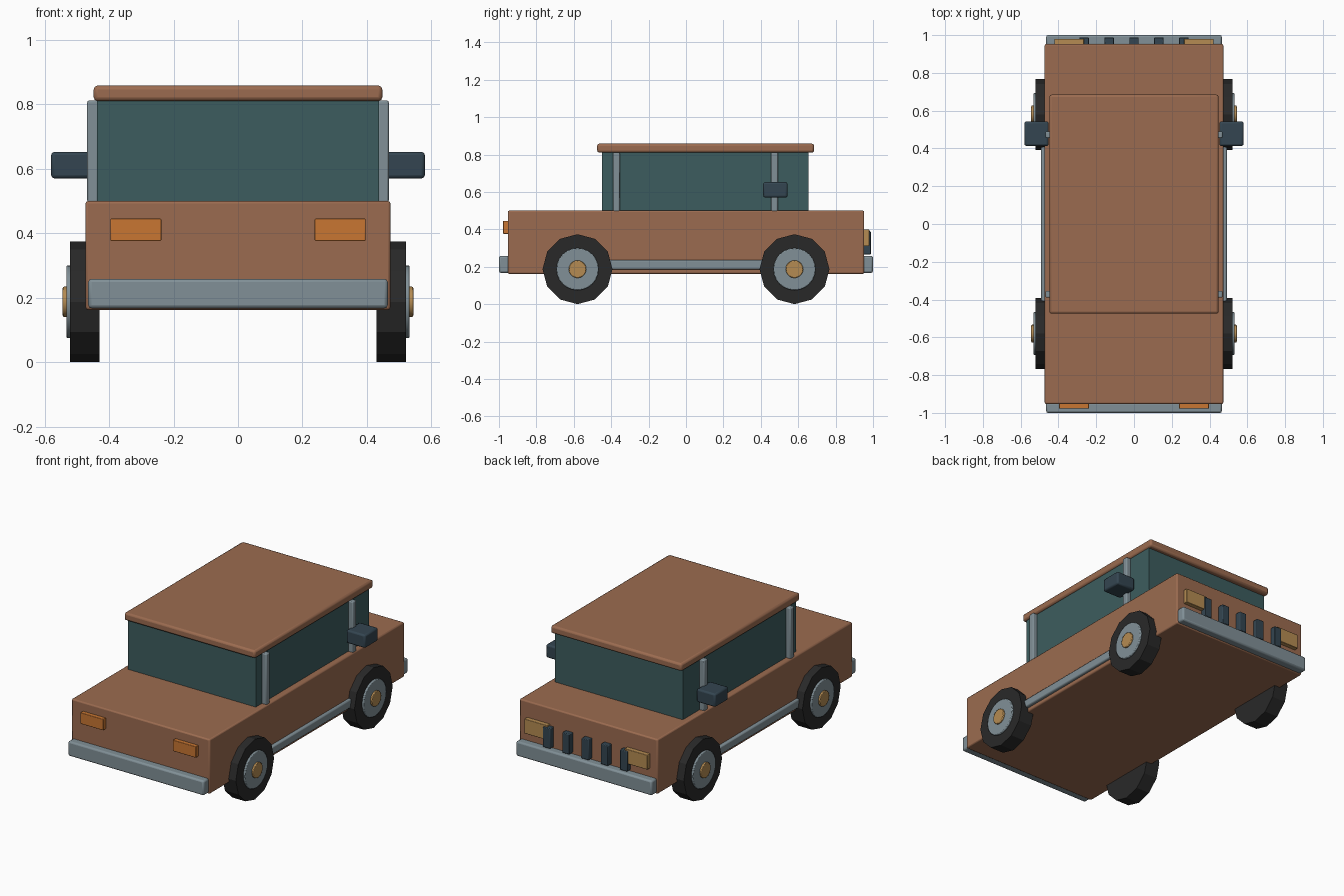
import bpy
import math

cube = bpy.data.objects.get("Cube")
if cube:
    bpy.data.objects.remove(cube, do_unlink=True)


def material(name, r, g, b):
    mat = bpy.data.materials.new(name)
    mat.use_nodes = True
    mat.diffuse_color = (r, g, b, 1)
    bsdf = next(n for n in mat.node_tree.nodes if n.type == 'BSDF_PRINCIPLED')
    bsdf.inputs["Base Color"].default_value = (r, g, b, 1)
    return mat


paint = material("brown paint", 0.33, 0.148, 0.08)
glass = material("teal glass", 0.046, 0.108, 0.113)
metal = material("grey metal", 0.22, 0.28, 0.31)
rubber = material("black rubber", 0.022, 0.022, 0.022)
slate = material("dark slate", 0.034, 0.06, 0.082)
orange = material("orange lamp", 0.58, 0.18, 0.032)
gold = material("gold", 0.46, 0.26, 0.085)


def finish(obj, name, mat, bevel, smooth=True):
    obj.name = name
    obj.data.materials.append(mat)
    if bevel:
        mod = obj.modifiers.new("soft edges", 'BEVEL')
        mod.width = bevel
        mod.segments = 2
        mod.limit_method = 'ANGLE'
        mod.angle_limit = math.radians(40)
    if smooth:
        bpy.ops.object.shade_smooth_by_angle(angle=math.radians(25))
    return obj


def box(name, mat, xs, ys, zs, bevel=0.008):
    """Box spanning the given ranges."""
    bpy.ops.mesh.primitive_cube_add(size=1)
    obj = bpy.context.object
    spans = (xs, ys, zs)
    obj.location = [(a + b) / 2 for a, b in spans]
    obj.scale = [abs(b - a) for a, b in spans]
    bpy.ops.object.transform_apply(location=False, rotation=False, scale=True)
    return finish(obj, name, mat, bevel)


def disc(name, mat, sides, radius, xs, y, z, bevel=0, smooth=True):
    """Cylinder lying along x."""
    bpy.ops.mesh.primitive_cylinder_add(
        vertices=sides, radius=radius, depth=abs(xs[1] - xs[0]),
        location=(sum(xs) / 2, y, z), rotation=(0, math.pi / 2, 0))
    return finish(bpy.context.object, name, mat, bevel, smooth)


# Body, cabin and roof
box("body", paint, (-0.473, 0.473), (-0.953, 0.953), (0.162, 0.5))
box("cabin_glass", glass, (-0.437, 0.437), (-0.45, 0.655), (0.49, 0.815), 0)
box("roof", paint, (-0.448, 0.448), (-0.475, 0.685), (0.81, 0.858), 0.012)

# Bumpers
box("front_bumper", metal, (-0.465, 0.465), (-1, -0.945), (0.167, 0.258), 0.01)
box("back_bumper", metal, (-0.465, 0.465), (0.945, 1), (0.167, 0.258), 0.01)

# Upright grille slats
for i in range(-2, 3):
    x = i * 0.132
    box(f"grille_slat_{i + 3}", slate, (x - 0.025, x + 0.025),
        (0.95, 0.988), (0.265, 0.39), 0.004)

# Mirrored side parts
for side, s in (("left", 1), ("right", -1)):
    box(f"{side}_front_lamp", orange, (s * 0.238, s * 0.396),
        (-0.978, -0.95), (0.376, 0.445), 0.003)
    box(f"{side}_back_lamp", gold, (s * 0.265, s * 0.422),
        (0.95, 0.98), (0.31, 0.4), 0.003)
    box(f"{side}_side_rail", metal, (s * 0.46, s * 0.492),
        (-0.43, 0.43), (0.185, 0.237), 0.008)
    box(f"{side}_mirror", slate, (s * 0.452, s * 0.58),
        (0.413, 0.543), (0.57, 0.652), 0.01)

    for end, y in (("front", -0.372), ("back", 0.473)):
        box(f"{side}_{end}_pillar", metal, (s * 0.433, s * 0.468),
            (y - 0.018, y + 0.018), (0.495, 0.812), 0.006)

    # Wheels: faceted tyre, metal rim and gold cap
    for end, y in (("front", -0.58), ("back", 0.58)):
        disc(f"{side}_{end}_tyre", rubber, 12, 0.187,
             (s * 0.43, s * 0.522), y, 0.187, smooth=False)
        disc(f"{side}_{end}_rim", metal, 24, 0.113,
             (s * 0.432, s * 0.533), y, 0.187, 0.005)
        disc(f"{side}_{end}_hub_cap", gold, 20, 0.047,
             (s * 0.5, s * 0.544), y, 0.187, 0.004)
